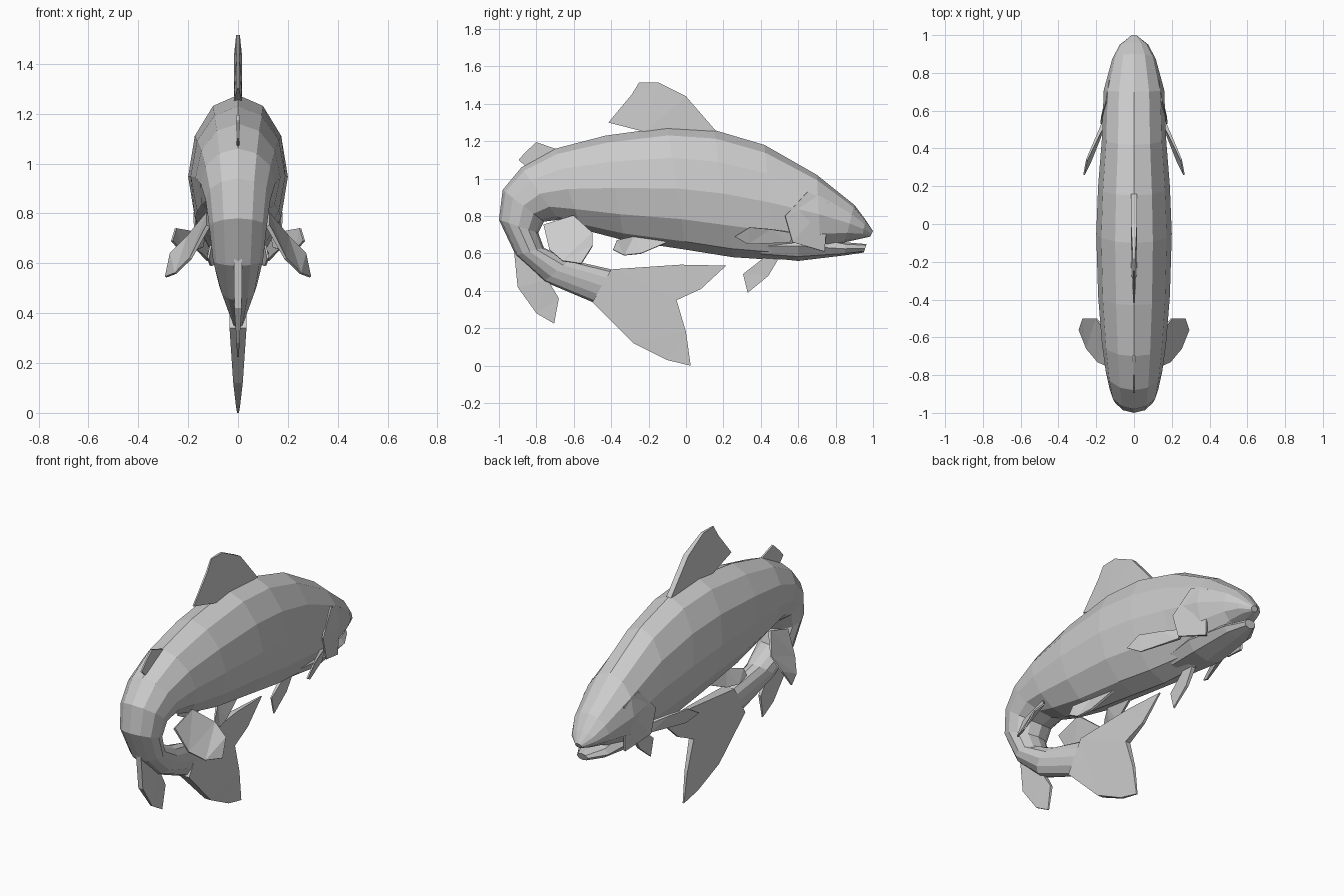
import bpy, bmesh, math
from mathutils import Vector

if "Cube" in bpy.data.objects:
    bpy.data.objects.remove(bpy.data.objects["Cube"])


def finish(name, bm):
    bmesh.ops.recalc_face_normals(bm, faces=bm.faces)
    bmesh.ops.triangulate(bm, faces=[f for f in bm.faces if len(f.verts) > 4])
    me = bpy.data.meshes.new(name)
    bm.to_mesh(me)
    bm.free()
    ob = bpy.data.objects.new(name, me)
    bpy.context.collection.objects.link(ob)
    return ob


def loft(name, sections, n=12):
    """Rings spanning an outer and an inner profile point (y, z), with half width w."""
    bm = bmesh.new()
    rings = []
    for oy, oz, iy, iz, w in sections:
        ring = []
        for k in range(n):
            a = 2 * math.pi * k / n
            t = (1 + math.cos(a)) / 2
            ring.append(bm.verts.new((w * math.sin(a), iy + (oy - iy) * t, iz + (oz - iz) * t)))
        rings.append(ring)
    for a, b in zip(rings, rings[1:]):
        for k in range(n):
            bm.faces.new((a[k], a[(k + 1) % n], b[(k + 1) % n], b[k]))
    bm.faces.new(rings[0])
    bm.faces.new(rings[-1])
    return finish(name, bm)


def fin(name, pts, thick, mirror=False):
    """Thin blade: thick at the root edge (first to last point), thin at the tip."""
    pts = [Vector(p) if len(p) == 3 else Vector((0, p[0], p[1])) for p in pts]
    root = (pts[0] + pts[-1]) / 2
    far = max((p - root).length for p in pts)
    normal = sum(((a - root).cross(b - root) for a, b in zip(pts, pts[1:])), Vector()).normalized()
    bm = bmesh.new()
    sides = []
    for s in (1, -1):
        sides.append([bm.verts.new(p + normal * s * max(0.004, thick * (1 - (p - root).length / far)))
                      for p in pts])
    for side in sides:
        bm.faces.new(side)
    for i in range(len(pts)):
        j = (i + 1) % len(pts)
        bm.faces.new((sides[0][i], sides[0][j], sides[1][j], sides[1][i]))
    ob = finish(name, bm)
    if mirror:
        ob.modifiers.new("mirror", 'MIRROR')
    return ob


# Body from the snout round the bend to the tail root
loft("body", [
    (1.0, .72, .985, .69, .02), (.96, .78, .94, .68, .075), (.9, .86, .85, .66, .115),
    (.7, 1.02, .72, .6, .16), (.42, 1.18, .48, .565, .17), (.15, 1.26, .25, .58, .19),
    (-.1, 1.275, 0, .62, .2), (-.43, 1.23, -.33, .67, .19), (-.7, 1.16, -.56, .73, .17),
    (-.88, 1.06, -.68, .78, .15), (-.98, .94, -.76, .77, .13), (-1.0, .78, -.79, .71, .115),
    (-.91, .59, -.76, .63, .1), (-.76, .45, -.62, .565, .075), (-.5, .34, -.4, .515, .035)])

# Lower jaw
loft("lower_jaw", [(.965, .65, .95, .605, .035), (.85, .66, .85, .59, .095),
                   (.6, .72, .6, .56, .125), (.4, .7, .4, .58, .1)], 8)

# Fins on the centre line
fin("tail_fin", [(-.5, .34), (-.28, .12), (-.1, .03), (.025, 0), (0, .18), (-.05, .35),
                 (.08, .41), (.215, .535), (-.03, .54), (-.4, .515)], .04)
fin("dorsal_fin", [(.16, 1.255), (0, 1.44), (-.15, 1.515), (-.25, 1.515), (-.29, 1.45),
                   (-.415, 1.3), (-.22, 1.25)], .03)
fin("adipose_fin", [(-.67, 1.15), (-.8, 1.195), (-.86, 1.14), (-.895, 1.1), (-.85, 1.06)], .02)
fin("anal_fin", [(-.92, .62), (-.9, .42), (-.8, .28), (-.705, .225), (-.68, .36), (-.74, .46)], .025)
fin("throat_fin", [(.5, .58), (.44, .48), (.33, .39), (.305, .49), (.42, .58)], .015)

# Paired fins
fin("pectoral_fin", [(.14, .58, .71), (.2, .45, .73), (.25, .34, .74), (.265, .26, .69),
                     (.23, .33, .65), (.15, .55, .66)], .012, True)
fin("belly_fin", [(.06, -.1, .66), (.09, -.24, .6), (.11, -.33, .59), (.12, -.39, .62),
                  (.11, -.37, .67), (.06, -.28, .69)], .012, True)
fin("pelvic_fin", [(.12, -.76, .75), (.19, -.73, .62), (.25, -.66, .56), (.29, -.56, .545),
                   (.27, -.5, .64), (.2, -.5, .71), (.12, -.6, .8)], .012, True)

# Gill covers
fin("gill_cover", [(.125, .76, .88), (.145, .65, .93), (.175, .53, .8), (.17, .57, .66),
                   (.12, .74, .61)], .015, True)
